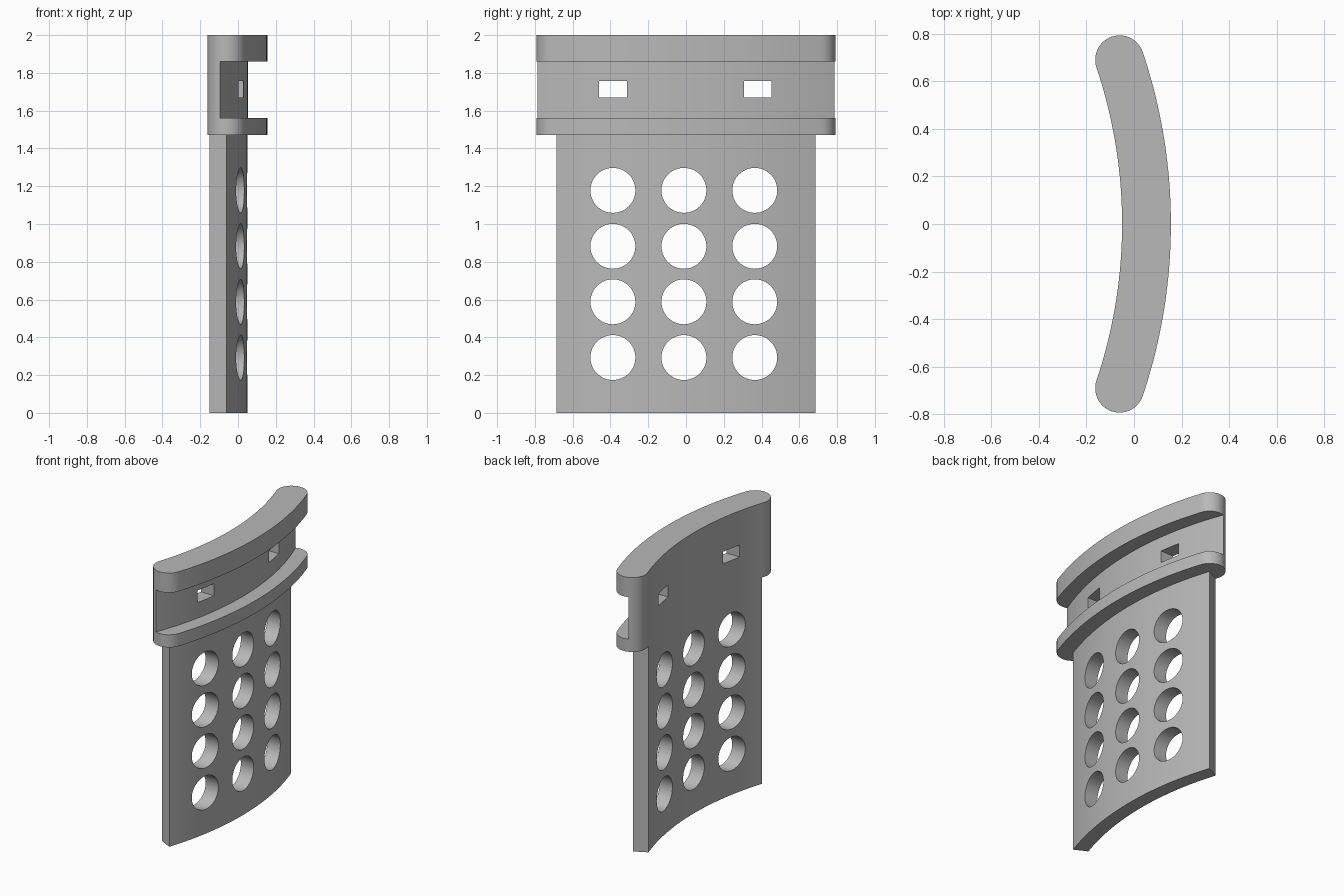
import bpy, bmesh, math
from mathutils import Matrix

if "Cube" in bpy.data.objects:
    bpy.data.objects.remove(bpy.data.objects["Cube"])

CX = -2.11                       # centre of curvature on the x axis
R_IN, R_MID, R_OUT = 2.06, 2.16, 2.265

grey = bpy.data.materials.new("mid grey")
grey.diffuse_color = (0.48, 0.48, 0.48, 1)
grey.use_nodes = True
grey.node_tree.nodes["Principled BSDF"].inputs["Base Color"].default_value = grey.diffuse_color


def arc(r, a0, a1, n):
    """Points along an arc about the centre of curvature, angles in degrees."""
    return [(CX + r * math.cos(math.radians(a0 + (a1 - a0) * i / n)),
             r * math.sin(math.radians(a0 + (a1 - a0) * i / n))) for i in range(n + 1)]


def prism(name, outline, z0, z1):
    """Extrude a closed plan outline between two heights."""
    bm = bmesh.new()
    face = bm.faces.new([bm.verts.new((x, y, z0)) for x, y in outline])
    top = bmesh.ops.extrude_face_region(bm, geom=[face])["geom"]
    for v in top:
        if isinstance(v, bmesh.types.BMVert):
            v.co.z = z1
    bmesh.ops.recalc_face_normals(bm, faces=bm.faces)
    return add_object(name, bm)


def add_object(name, bm):
    mesh = bpy.data.meshes.new(name)
    bm.to_mesh(mesh)
    bm.free()
    mesh.materials.append(grey)
    obj = bpy.data.objects.new(name, mesh)
    bpy.context.collection.objects.link(obj)
    return obj


def cut(obj, cutter):
    """Subtract the cutter, bake the result and remove the cutter."""
    mod = obj.modifiers.new("cut", "BOOLEAN")
    mod.operation, mod.solver, mod.object = "DIFFERENCE", "EXACT", cutter
    bpy.context.view_layer.objects.active = obj
    bpy.ops.object.modifier_apply(modifier=mod.name)
    bpy.data.objects.remove(cutter)


# Curved lower panel
panel = prism("perforated_panel",
              arc(R_MID, -18.5, 18.5, 48) + arc(R_IN, 18.1, -18.1, 48), 0, 1.47)

# Grid of round holes, drilled straight through along x
bm = bmesh.new()
for y in (-0.387, -0.011, 0.364):
    for z in (0.293, 0.588, 0.882, 1.178):
        bmesh.ops.create_cone(bm, cap_ends=True, segments=48, radius1=0.119,
                              radius2=0.119, depth=1,
                              matrix=Matrix.Translation((0, y, z)) @ Matrix.Rotation(math.pi / 2, 4, "Y"))
cut(panel, add_object("hole_cutter", bm))

# Curved head rail with rounded ends
END = 18.6
r_cap, r_axis = (R_OUT - R_IN) / 2, (R_OUT + R_IN) / 2


def cap(angle, start):
    a = math.radians(angle)
    cx, cy = CX + r_axis * math.cos(a), r_axis * math.sin(a)
    return [(cx + r_cap * math.cos(start + a + math.pi * i / 24),
             cy + r_cap * math.sin(start + a + math.pi * i / 24)) for i in range(1, 24)]


rail = prism("head_rail",
             arc(R_OUT, -END, END, 48) + cap(END, 0)
             + arc(R_IN, END, -END, 48) + cap(-END, math.pi), 1.47, 2.0)

# Channel along the outer side of the rail
cut(rail, prism("channel_cutter",
                arc(R_MID + 0.002, -28, 28, 72) + arc(2.7, 28, -28, 72), 1.56, 1.86))

# Two rectangular slots through the channel wall
bm = bmesh.new()
for y in (-0.386, 0.38):
    bmesh.ops.create_cube(bm, size=1, matrix=Matrix.Translation((0, y, 1.714))
                          @ Matrix.Diagonal((1, 0.147, 0.086, 1)))
cut(rail, add_object("slot_cutter", bm))

# Smooth curves, crisp edges
bpy.ops.object.select_all(action="DESELECT")
for obj in (panel, rail):
    obj.select_set(True)
bpy.context.view_layer.objects.active = rail
bpy.ops.object.shade_smooth_by_angle(angle=math.radians(30))
